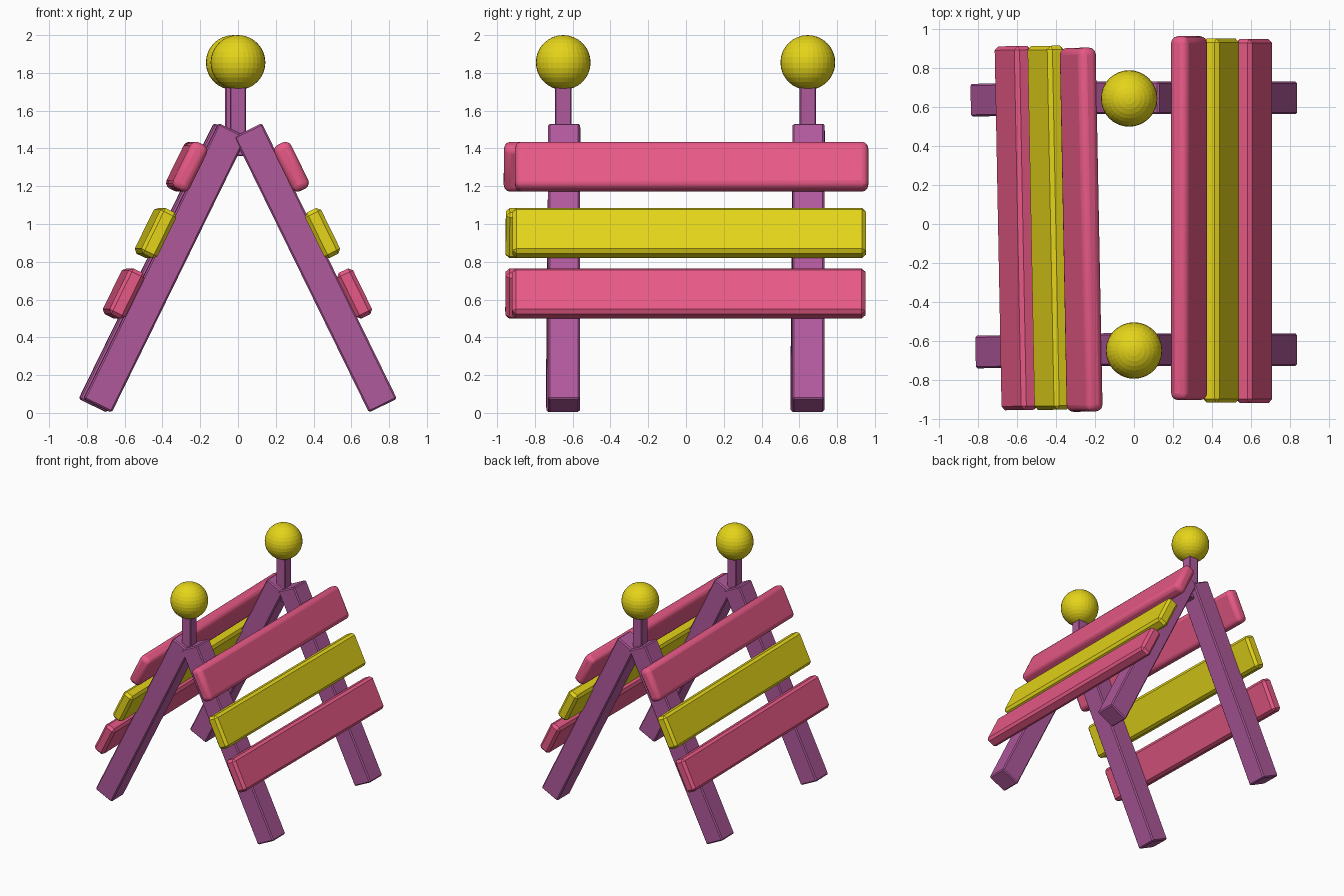
import bpy
from math import radians
from mathutils import Matrix, Vector

if "Cube" in bpy.data.objects:
    bpy.data.objects.remove(bpy.data.objects["Cube"])

TILT = radians(-26.1)


def material(name, rgb):
    m = bpy.data.materials.new(name)
    m.diffuse_color = (*rgb, 1)
    m.use_nodes = True
    m.node_tree.nodes["Principled BSDF"].inputs["Base Color"].default_value = m.diffuse_color
    return m


PINK = material("pink_paint", (0.80, 0.10, 0.24))
YELLOW = material("yellow_paint", (0.78, 0.66, 0.01))
PURPLE = material("purple_paint", (0.43, 0.10, 0.33))


def beam(name, size, matrix, mat, bevel, segments=1):
    """Bevelled box placed by a matrix."""
    bpy.ops.mesh.primitive_cube_add(size=1)
    ob = bpy.context.object
    ob.name = name
    ob.data.transform(Matrix.Diagonal((*size, 1)))
    ob.matrix_world = matrix
    ob.data.materials.append(mat)
    mod = ob.modifiers.new("edge_bevel", 'BEVEL')
    mod.width = bevel
    mod.segments = segments
    if segments > 1:
        bpy.ops.object.shade_smooth_by_angle(angle=radians(40))
    return ob


# Each side frame: two legs and three planks; the left one is turned around slightly askew
sides = {
    "right": Matrix.Identity(4),
    "left": Matrix.Translation((0.011, 0.006, 0)) @ Matrix.Rotation(radians(181.1), 4, 'Z'),
}
planks = [
    # name, x, y, z, thickness, length, height, material, bevel, segments
    ("upper_plank", 0.283, 0.03, 1.303, 0.098, 1.87, 0.273, PINK, 0.035, 3),
    ("middle_plank", 0.448, 0.017, 0.952, 0.094, 1.87, 0.269, YELLOW, 0.02, 1),
    ("lower_plank", 0.617, 0.015, 0.632, 0.094, 1.87, 0.269, PINK, 0.02, 1),
]
tilt = Matrix.Rotation(TILT, 4, 'Y')
for side, frame in sides.items():
    for i, y in enumerate((-0.646, 0.648)):
        beam(f"{side}_leg_{i + 1}", (0.165, 0.168, 1.625),
             frame @ Matrix.Translation((0.41, y, 0.768)) @ tilt, PURPLE, 0.009)
    for name, x, y, z, t, l, h, mat, bev, seg in planks:
        beam(f"{side}_{name}", (t, l, h),
             frame @ Matrix.Translation((x, y, z)) @ tilt, mat, bev, seg)

# Lamp posts with ball lamps on both ends
for end, x, y in (("front", 0.0, -0.65), ("back", -0.025, 0.645)):
    beam(f"{end}_lamp_post", (0.085, 0.087, 0.42),
         Matrix.Translation((x, y, 1.57)), PURPLE, 0.006)
    bpy.ops.mesh.primitive_uv_sphere_add(segments=32, ring_count=16, radius=0.145,
                                         location=(x, y, 1.855))
    ball = bpy.context.object
    ball.name = f"{end}_lamp_ball"
    ball.data.materials.append(YELLOW)
